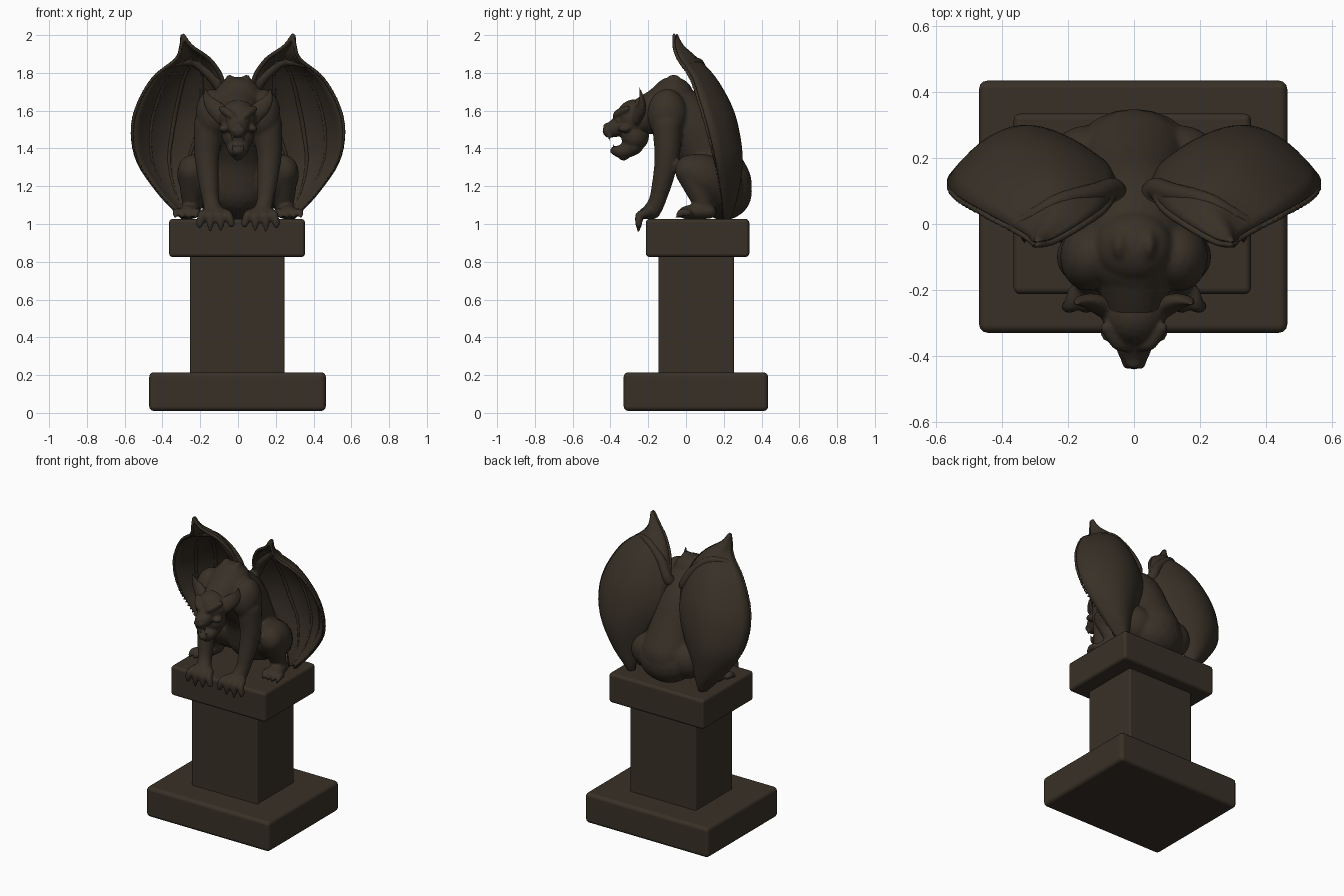
import bpy, bmesh, math
from mathutils import Vector, Matrix

if "Cube" in bpy.data.objects:
    bpy.data.objects.remove(bpy.data.objects["Cube"])

stone = bpy.data.materials.new("dark brown stone")
stone.diffuse_color = (0.040, 0.030, 0.020, 1)
stone.use_nodes = True
stone.node_tree.nodes["Principled BSDF"].inputs["Base Color"].default_value = stone.diffuse_color


def make(name, bm):
    me = bpy.data.meshes.new(name)
    bm.to_mesh(me)
    bm.free()
    me.materials.append(stone)
    ob = bpy.data.objects.new(name, me)
    bpy.context.collection.objects.link(ob)
    for p in me.polygons:
        p.use_smooth = True
    return ob


def block(name, x0, x1, y0, y1, z0, z1, bevel):
    bm = bmesh.new()
    size = Matrix.Diagonal((x1 - x0, y1 - y0, z1 - z0, 1))
    mid = Matrix.Translation(((x0 + x1) / 2, (y0 + y1) / 2, (z0 + z1) / 2))
    bmesh.ops.create_cube(bm, size=1, matrix=mid @ size)
    ob = make(name, bm)
    bv = ob.modifiers.new("soft edges", 'BEVEL')
    bv.width, bv.segments, bv.harden_normals = bevel, 3, True


def ball(bm, c, r, tilt=0):
    m = Matrix.Translation(c) @ Matrix.Rotation(math.radians(tilt), 4, 'X') @ Matrix.Diagonal((*r, 1))
    bmesh.ops.create_icosphere(bm, subdivisions=3 if max(r) > .05 else 2, radius=1, matrix=m)


def spline(pts, t):
    """Catmull-Rom sample through a list of tuples, t from 0 to 1."""
    n = len(pts) - 1
    i = min(int(t * n), n - 1)
    f = t * n - i
    a, b, c, d = (Vector(pts[max(0, min(n, k))]) for k in (i - 1, i, i + 1, i + 2))
    return b + (c - a) * (f / 2) + (2 * a - 5 * b + 4 * c - d) * (f * f / 2) + (3 * b - a - 3 * c + d) * (f ** 3 / 2)


def limb(bm, pts, squash=(1, 1, 1), n=7):
    """Overlapping balls along (x, y, z, radius) points."""
    steps = n * (len(pts) - 1)
    for k in range(steps + 1):
        p = spline(pts, k / steps)
        r = max(p[3], .004)
        ball(bm, p.to_3d() if len(p) == 3 else Vector(p[:3]), [r * s for s in squash])


def fuse(ob, voxel, passes):
    rm = ob.modifiers.new("fuse", 'REMESH')
    rm.mode, rm.voxel_size, rm.use_smooth_shade = 'VOXEL', voxel, True
    sm = ob.modifiers.new("soften", 'SMOOTH')
    sm.factor, sm.iterations = .5, passes


# Pedestal
block("pedestal_base", -.47, .465, -.33, .435, .01, .215, .025)
block("pedestal_column", -.253, .247, -.145, .255, .2, .84, .012)
block("pedestal_cap", -.365, .355, -.213, .335, .825, 1.027, .02)

# Torso with haunches and shoulders
bm = bmesh.new()
limb(bm, [(0, -.085, 1.61, .145), (0, .02, 1.52, .16), (0, .11, 1.37, .155), (0, .175, 1.21, .175)], (1.03, 1, 1))
ball(bm, (0, .2, 1.17), (.19, .15, .15))
ball(bm, (0, -.07, 1.68), (.12, .11, .1))
limb(bm, [(0, -.13, 1.6, .125), (0, -.2, 1.58, .105), (0, -.27, 1.55, .09)])
for s in (1, -1):
    ball(bm, (s * .135, -.1, 1.58), (.09, .105, .135))
    ball(bm, (s * .045, -.065, 1.755), (.025, .045, .037))
    # Forelegs and gripping fingers
    limb(bm, [(s * .155, -.1, 1.52, .08), (s * .165, -.1, 1.38, .068), (s * .16, -.115, 1.27, .058),
              (s * .145, -.15, 1.13, .047), (s * .13, -.18, 1.07, .048)])
    ball(bm, (s * .122, -.2, 1.06), (.07, .045, .035))
    for i in range(4):
        x, tip = .065 + .038 * i, .035 + .056 * i
        end = (.985, .96, .957, .98)[i]
        limb(bm, [(s * x, -.205, 1.06, .023), (s * (x + tip) / 2, -.245, 1.045, .024),
                  (s * tip, -.25, 1.0, .019), (s * tip, -.252, end, .006)], n=6)
    # Hind legs, folded
    limb(bm, [(s * .14, .17, 1.2, .13), (s * .2, .09, 1.25, .12), (s * .235, .025, 1.285, .083)])
    limb(bm, [(s * .24, .02, 1.28, .078), (s * .245, .06, 1.18, .062), (s * .245, .1, 1.08, .045)])
    limb(bm, [(s * .245, .12, 1.065, .042), (s * .26, .05, 1.065, .045), (s * .265, .0, 1.06, .04)], (1.2, 1, .9))
    for i in range(4):
        x = .215 + .036 * i
        limb(bm, [(s * x, .01, 1.06, .022), (s * (x + .005), -.025, 1.06, .021), (s * (x + .01), -.05, 1.036, .008)], n=5)
fuse(make("creature_body", bm), .0095, 4)

# Head: skull, muzzle, open jaw, brows, ears
bm = bmesh.new()
ball(bm, (0, -.275, 1.56), (.098, .095, .1))
ball(bm, (0, -.27, 1.47), (.085, .075, .085))
limb(bm, [(0, -.32, 1.535, .062), (0, -.37, 1.51, .052), (0, -.408, 1.492, .038)], (1.05, .9, .95))
ball(bm, (0, -.42, 1.515), (.026, .02, .02))
limb(bm, [(0, -.28, 1.415, .06), (0, -.33, 1.385, .046), (0, -.375, 1.388, .03)], (1.05, .9, .85))
ball(bm, (0, -.33, 1.36), (.03, .03, .025))
for s in (1, -1):
    limb(bm, [(s * .02, -.37, 1.56, .018), (s * .05, -.36, 1.585, .022), (s * .085, -.315, 1.61, .018)], n=5)
    ball(bm, (s * .075, -.325, 1.505), (.028, .035, .022))
    ball(bm, (s * .048, -.358, 1.55), (.016, .014, .012))
    ball(bm, (s * .02, -.425, 1.495), (.016, .016, .014))
    limb(bm, [(s * .03, -.405, 1.465, .01), (s * .03, -.408, 1.435, .003)], n=4)
    limb(bm, [(s * .025, -.38, 1.395, .01), (s * .026, -.388, 1.425, .003)], n=4)
    limb(bm, [(s * .075, -.26, 1.57, .05), (s * .125, -.235, 1.615, .045),
              (s * .16, -.235, 1.66, .026), (s * .176, -.245, 1.722, .004)], (1, .55, 1))
fuse(make("creature_head", bm), .007, 2)

# Wing rows from tip to foot: z, inner x y, middle x y, outer x y
rows = [(2.0, .290, -.055, .293, -.053, .296, -.055),
        (1.94, .245, -.045, .275, -.02, .302, -.055),
        (1.87, .150, .01, .24, .055, .33, -.03),
        (1.77, .085, .06, .27, .15, .45, .035),
        (1.62, .055, .12, .30, .235, .535, .085),
        (1.48, .065, .16, .325, .275, .56, .125),
        (1.33, .14, .20, .345, .29, .53, .16),
        (1.18, .205, .215, .325, .27, .43, .185),
        (1.08, .235, .21, .285, .245, .34, .195),
        (1.03, .25, .205, .27, .225, .29, .2)]


def wing_point(u, v, forward=0):
    """Point on the cupped wing; u runs inner to outer, v tip to foot."""
    z, xi, yi, xm, ym, xo, yo = spline(rows, v)
    a, b, c = (1 - u) * (1 - 2 * u), 4 * u * (1 - u), u * (2 * u - 1)
    return Vector((a * xi + b * xm + c * xo, a * yi + b * ym + c * yo - forward, z))


for s, side in ((1, "right"), (-1, "left")):
    bm = bmesh.new()
    nu, nv = 14, 36
    grid = [[bm.verts.new(wing_point(i / nu, j / nv) * Vector((1, 1, 1)).length_squared / 3) for i in range(nu + 1)]
            for j in range(nv + 1)]
    for j in range(nv):
        for i in range(nu):
            bm.faces.new((grid[j][i], grid[j][i + 1], grid[j + 1][i + 1], grid[j + 1][i]))
    for v in bm.verts:
        v.co.x *= s
    bmesh.ops.recalc_face_normals(bm, faces=bm.faces)
    wing = make(side + "_wing_membrane", bm)
    so = wing.modifiers.new("thickness", 'SOLIDIFY')
    so.thickness, so.offset = .02, 0

    # Wing bones: rims, finger ribs and arm into the shoulder
    bm = bmesh.new()
    ribs = [(0, 0, 0, 1, .014), (1, 1, 0, 1, .012), (.8, .78, .2, .97, .013),
            (.55, .55, .2, .97, .014), (.28, .3, .2, .97, .013)]
    for u0, u1, v0, v1, r in ribs:
        for k in range(71):
            t = k / 70
            p = wing_point(u0 + (u1 - u0) * t, v0 + (v1 - v0) * t, .008)
            p.x *= s
            ball(bm, p, [r * (.5 + .5 * math.sin(math.pi * min(1, t + .15)))] * 3)
    arm = [tuple(wing_point(u, v, .005)) + (r,) for u, v, r in
           ((0, .42, .035), (.1, .34, .032), (.4, .25, .024), (.75, .24, .02), (1, .27, .012))]
    limb(bm, [(s * x, y, z, r) for x, y, z, r in [(.06, .0, 1.62, .05)] + arm], n=9)
    fuse(make(side + "_wing_bones", bm), .007, 3)
